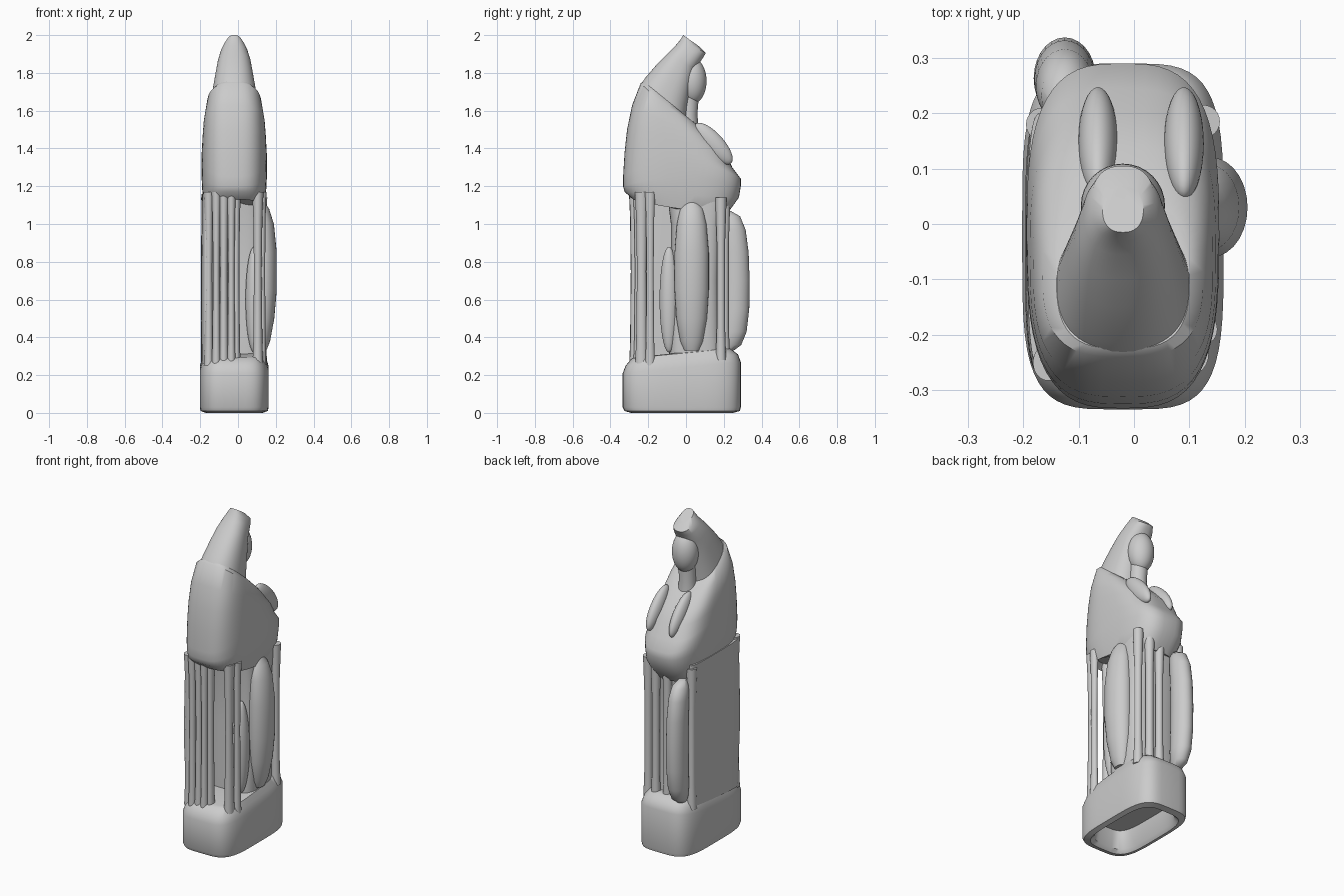
import bpy, bmesh, math
from mathutils import Vector

CX = -0.02


def finish(name, bm, angle=40):
    bmesh.ops.recalc_face_normals(bm, faces=bm.faces)
    me = bpy.data.meshes.new(name)
    bm.to_mesh(me)
    bm.free()
    ob = bpy.data.objects.new(name, me)
    bpy.context.collection.objects.link(ob)
    bpy.ops.object.select_all(action='DESELECT')
    ob.select_set(True)
    bpy.context.view_layer.objects.active = ob
    bpy.ops.object.shade_smooth_by_angle(angle=math.radians(angle))
    return ob


def skin(name, loops_co, angle):
    """Bridge equal-length loops of coordinates and cap both ends."""
    bm = bmesh.new()
    loops = [[bm.verts.new(co) for co in loop] for loop in loops_co]
    n = len(loops[0])
    for a, b in zip(loops, loops[1:]):
        for i in range(n):
            j = (i + 1) % n
            bm.faces.new((a[i], a[j], b[j], b[i]))
    bm.faces.new(loops[0])
    bm.faces.new(loops[-1])
    return finish(name, bm, angle)


def loft(name, rings, cx=CX, power=3.5, n=56, angle=40):
    """Rings: front y, front z, back y, back z, half width, bow (height added mid-side)."""
    loops = []
    for yf, zf, yb, zb, hx, bow in rings:
        loop = []
        for i in range(n):
            a = 2 * math.pi * i / n
            c, s = math.cos(a), math.sin(a)
            u = math.copysign(abs(c) ** (2 / power), c)
            v = math.copysign(abs(s) ** (2 / power), s)
            t = (v + 1) / 2
            loop.append((cx + hx * u, yf + (yb - yf) * t,
                         zf + (zb - zf) * t + bow * (1 - v * v)))
        loops.append(loop)
    return skin(name, loops, angle)


def tube(name, pts, radii, squash=1.0, n=24):
    """Upright-ish tube through points, radius per point, stretched in y by squash."""
    ring = [(math.cos(2 * math.pi * i / n), math.sin(2 * math.pi * i / n)) for i in range(n)]
    return skin(name, [[(x + r * c, y + r * squash * s, z) for c, s in ring]
                       for (x, y, z), r in zip(pts, radii)], 50)


def ellipsoid(name, center, radii, tilt=0.0):
    bm = bmesh.new()
    bmesh.ops.create_uvsphere(bm, u_segments=32, v_segments=20, radius=1)
    bmesh.ops.scale(bm, vec=Vector(radii), verts=bm.verts)
    ob = finish(name, bm, 60)
    ob.location = center
    ob.rotation_euler.x = tilt
    return ob


# plinth with a hollow underside and sloped top edge
loft("plinth", [
    (-.26, .13, .22, .13, .12, 0), (-.27, .02, .23, .02, .135, 0),
    (-.29, 0, .25, 0, .15, 0), (-.325, .01, .285, .01, .178, 0),
    (-.335, .03, .29, .03, .182, 0), (-.335, .21, .29, .27, .182, 0),
    (-.32, .25, .275, .31, .17, 0), (-.285, .29, .235, .34, .155, 0),
    (-.26, .295, .215, .345, .14, 0)], power=4)

# main robe
loft("robe", [
    (-.09, .27, .19, .30, .15, 0), (-.09, .40, .185, .42, .155, 0),
    (-.08, .70, .18, .70, .158, 0), (-.08, 1.0, .19, 1.0, .155, 0),
    (-.10, 1.16, .22, 1.16, .155, 0)], power=4)

# left side cloth running to the front corner
loft("side_drape", [
    (-.25, .26, .20, .3, .028, 0), (-.27, .6, .20, .6, .03, 0),
    (-.27, .9, .20, .9, .028, 0), (-.26, 1.16, .20, 1.16, .025, 0)], cx=-.167, power=3)

# hanging folds of the cloak at the front
for i, (x, y, r) in enumerate([(-.155, -.25, .022), (-.115, -.272, .02), (-.075, -.265, .022),
                               (-.035, -.272, .019), (-.01, -.25, .02), (.105, -.235, .024),
                               (.128, -.19, .018)]):
    tube(f"front_fold_{i}", [(x, y, .25), (x, y, .38), (x, y, .75), (x, y, 1.03), (x, y, 1.17)],
         [r * 1.2, r, r * .85, r, r * 1.25], 1.2)
loft("front_panel", [(-.255, .26, -.22, .26, .075, 0), (-.255, 1.17, -.22, 1.17, .075, 0)],
     cx=-.095, power=6)

# folds at the robe's other side
for i, (x, y) in enumerate([(.125, .185), (.06, .205), (-.015, .2), (-.165, .18)]):
    tube(f"back_fold_{i}", [(x, y, .28), (x, y, .45), (x, y, .9), (x, y, 1.14)],
         [.028, .022, .022, .03])

# swollen folds on the back and right side
tube("back_roll", [(-.125, .22, .33), (-.125, .238, .36), (-.125, .252, .43), (-.125, .262, .55),
                   (-.125, .264, .7), (-.125, .26, .85), (-.125, .248, .97),
                   (-.125, .232, 1.04), (-.125, .21, 1.07)],
     [.025, .042, .053, .056, .056, .055, .052, .042, .02], 1.3, 28)
tube("right_roll", [(.12, .03, .33), (.125, .03, .38), (.132, .03, .5), (.138, .03, .65),
                    (.138, .03, .85), (.132, .03, 1.0), (.12, .03, 1.08), (.11, .03, 1.13)],
     [.03, .045, .06, .067, .067, .058, .045, .02], 1.35, 28)
ellipsoid("inner_fold", (.085, -.09, .6), (.045, .05, .28))

# cloak over the shoulders
loft("cloak", [
    (-.25, 1.16, .21, 1.04, .14, -.03), (-.28, 1.13, .23, 1.07, .155, -.02),
    (-.325, 1.17, .28, 1.14, .168, 0), (-.333, 1.20, .29, 1.20, .173, .05),
    (-.333, 1.25, .29, 1.24, .174, .09), (-.325, 1.38, .245, 1.30, .172, .04),
    (-.312, 1.50, .205, 1.385, .168, .01), (-.285, 1.63, .14, 1.455, .162, -.02),
    (-.24, 1.745, .07, 1.52, .145, -.02), (-.225, 1.755, .04, 1.54, .12, 0)], power=3)

# raised folds on the chest slope
for i, x in enumerate((-.065, .09)):
    ellipsoid(f"chest_fold_{i}", (x, .145, 1.425), (.036, .14, .055), math.radians(-48))

# hood, open towards the face
loft("hood", [
    (-.235, 1.745, .0, 1.54, .122, 0), (-.215, 1.775, .01, 1.62, .115, 0),
    (-.15, 1.85, .03, 1.72, .10, 0), (-.10, 1.90, .05, 1.82, .087, 0),
    (-.055, 1.945, .09, 1.88, .071, 0), (-.03, 1.975, .105, 1.905, .057, 0),
    (-.015, 2.0, .07, 1.94, .037, 0)], power=2.4)

# head and neck
ellipsoid("head", (CX, .033, 1.757), (.076, .076, .122))
tube("neck", [(CX, .01, 1.48), (CX, .012, 1.58), (CX, .02, 1.72)], [.06, .048, .052])
